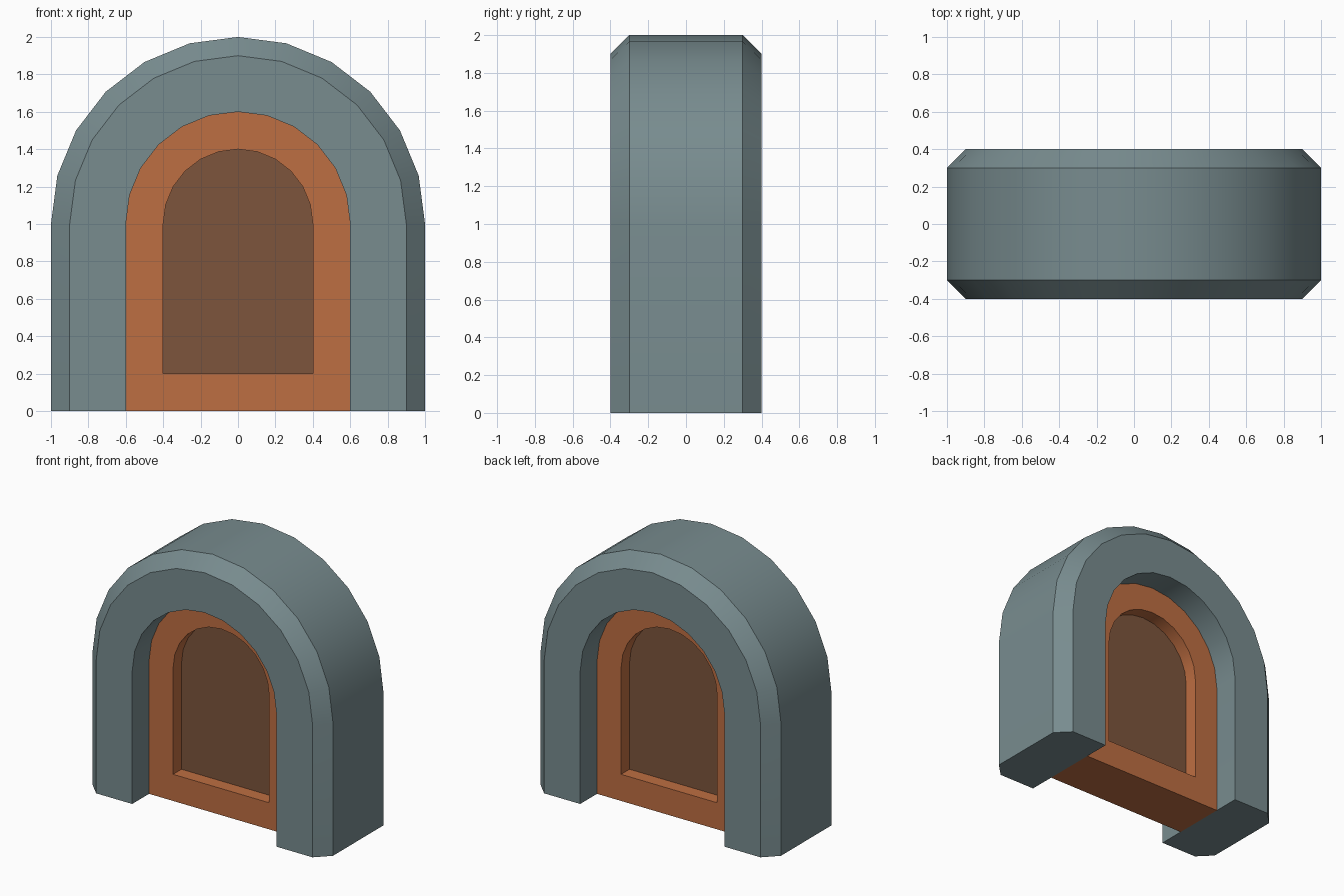
import bpy, bmesh, math

if "Cube" in bpy.data.objects:
    bpy.data.objects.remove(bpy.data.objects["Cube"])


def material(name, rgb):
    m = bpy.data.materials.new(name)
    m.diffuse_color = (*rgb, 1)
    m.use_nodes = True
    m.node_tree.nodes["Principled BSDF"].inputs["Base Color"].default_value = m.diffuse_color
    return m


STONE = material("slate grey", (0.188, 0.262, 0.275))
WOOD = material("orange wood", (0.515, 0.156, 0.054))
DARK = material("dark brown", (0.205, 0.091, 0.045))


def arch(r, y, base=0.0, n=12):
    """Arch outline: straight legs up to z = 1, half circle above."""
    arc = [(-r * math.cos(math.pi * i / n), y, 1 + r * math.sin(math.pi * i / n))
           for i in range(n + 1)]
    return [(-r, y, base)] + arc + [(r, y, base)]


def build(name, outlines, mats, closed_section):
    """Bridge a list of arch outlines into a solid."""
    bm = bmesh.new()
    rows = [[bm.verts.new(p) for p in o] for o in outlines]
    k = len(rows[0])
    if closed_section:
        # cross-section swept along the arch, capped at the feet
        for i in range(len(rows)):
            a, b = rows[i], rows[(i + 1) % len(rows)]
            for j in range(k - 1):
                bm.faces.new((a[j], a[j + 1], b[j + 1], b[j]))
        for j in (0, -1):
            bm.faces.new([r[j] for r in rows])
    else:
        # closed outlines stacked front to back, capped at both ends
        for a, b in zip(rows, rows[1:]):
            for j in range(k):
                m = (j + 1) % k
                bm.faces.new((a[j], a[m], b[m], b[j]))
        for r in (rows[0], rows[-1]):
            bm.faces.new(r).material_index = 1
    bmesh.ops.recalc_face_normals(bm, faces=bm.faces)
    me = bpy.data.meshes.new(name)
    bm.to_mesh(me)
    bm.free()
    for m in mats:
        me.materials.append(m)
    ob = bpy.data.objects.new(name, me)
    bpy.context.collection.objects.link(ob)
    bpy.ops.object.select_all(action='DESELECT')
    ob.select_set(True)
    bpy.context.view_layer.objects.active = ob
    bpy.ops.object.shade_smooth_by_angle(angle=math.radians(30))
    return ob


# chamfered stone surround
build("arch_frame",
      [arch(r, y) for r, y in ((0.6, -0.4), (0.9, -0.4), (1, -0.3),
                               (1, 0.3), (0.9, 0.4), (0.6, 0.4))],
      [STONE], True)

# door with a recessed dark panel on both sides
build("door",
      [arch(0.4, -0.1, 0.2), arch(0.4, -0.2, 0.2), arch(0.6, -0.2),
       arch(0.6, 0.2), arch(0.4, 0.2, 0.2), arch(0.4, 0.1, 0.2)],
      [WOOD, DARK], False)
